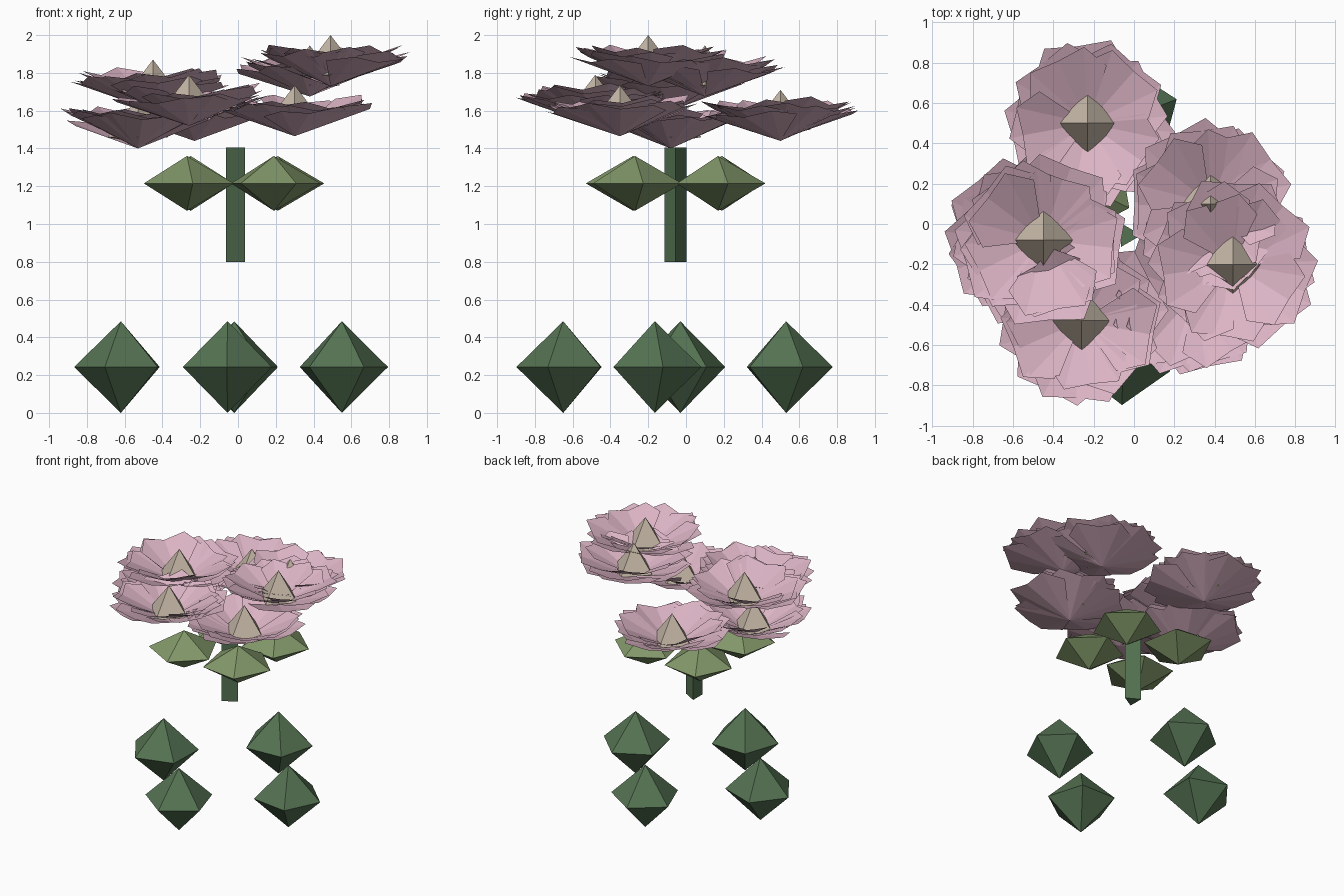
import bpy, bmesh, math, random
from math import sin, cos, radians

if "Cube" in bpy.data.objects:
    bpy.data.objects.remove(bpy.data.objects["Cube"])

random.seed(4)

def mat(name, col):
    m = bpy.data.materials.new(name)
    m.diffuse_color = (*col, 1)
    m.use_nodes = True
    m.node_tree.nodes["Principled BSDF"].inputs["Base Color"].default_value = m.diffuse_color
    return m

GREEN = mat("dark_green", (0.09, 0.17, 0.085))
LEAF = mat("leaf_green", (0.22, 0.31, 0.14))
PINK = mat("petal_pink", (0.72, 0.46, 0.56))
CREAM = mat("flower_cream", (0.57, 0.48, 0.39))

def finish(name, bm, m):
    me = bpy.data.meshes.new(name)
    bm.to_mesh(me)
    bm.free()
    me.materials.append(m)
    ob = bpy.data.objects.new(name, me)
    bpy.context.collection.objects.link(ob)
    return ob

def ring_points(bm, x, y, z, r, sides, turn):
    angles = [radians(turn) + math.tau * i / sides for i in range(sides)]
    return [bm.verts.new((x + r * cos(a), y + r * sin(a), z)) for a in angles]

def bipyramid(name, x, y, z0, zm, z1, r, sides, turn, m):
    bm = bmesh.new()
    top, bot = bm.verts.new((x, y, z1)), bm.verts.new((x, y, z0))
    ring = ring_points(bm, x, y, zm, r, sides, turn)
    for p, q in zip(ring, ring[1:] + ring[:1]):
        bm.faces.new((p, q, top))
        bm.faces.new((q, p, bot))
    return finish(name, bm, m)

# ground bushes
for i, (x, y, turn) in enumerate([(-0.62, -0.03, 178), (-0.055, -0.65, -91),
                                  (0.55, -0.165, -62), (-0.02, 0.53, 93)]):
    bipyramid(f"bush_{i+1}", x, y, 0.0, 0.243, 0.485, 0.248, 5, turn, GREEN)

# leaves around the stem
for i, (x, y, turn) in enumerate([(-0.27, -0.28, 205), (0.19, -0.27, -62),
                                  (0.21, 0.17, 12), (-0.25, 0.19, 118)]):
    bipyramid(f"leaf_{i+1}", x, y, 1.07, 1.215, 1.36, 0.252, 5, turn, LEAF)

# three-sided stem
bm = bmesh.new()
low = ring_points(bm, -0.03, -0.055, 0.8, 0.067, 3, 0)
high = ring_points(bm, -0.03, -0.055, 1.405, 0.067, 3, 0)
for i in range(3):
    j = (i + 1) % 3
    bm.faces.new((low[i], low[j], high[j], high[i]))
bm.faces.new(low[::-1])
bm.faces.new(high)
finish("stem", bm, GREEN)

# petals: angle, reach and lift of the outline points of one petal
OUTLINE = [(-44, 0.80, 1.08), (-23, 1.01, 1.0), (0, 0.91, 0.94),
           (23, 1.01, 1.0), (44, 0.80, 1.08)]

def flower(n, x, y, z):
    bm = bmesh.new()
    # layers of five cupped petals: reach, rise, base height
    for reach, rise, base in ((0.425, 0.165, 0.0), (0.41, 0.175, 0.008), (0.375, 0.18, 0.016)):
        start = random.uniform(0, 72)
        for k in range(5):
            turn = start + 72 * k + random.uniform(-8, 8)
            rr = reach * random.uniform(0.92, 1.04)
            lift = rise * random.uniform(0.84, 1.14)
            skew = random.uniform(-0.16, 0.16)
            root = bm.verts.new((x, y, z + base))
            rim = []
            for a, f, h in OUTLINE:
                t = radians(turn + a)
                rim.append(bm.verts.new((x + rr * f * cos(t), y + rr * f * sin(t),
                                         z + base + lift * f * (h + skew * a / 42))))
            for p, q in zip(rim, rim[1:]):
                bm.faces.new((root, p, q))
    finish(f"flower_petals_{n}", bm, PINK)
    # tall pointed flower centre, sunk into the petals
    bipyramid(f"flower_centre_{n}", x, y, z + 0.03, z + 0.06, z + 0.27, 0.16, 4, 0, CREAM)

for i, (x, y, z) in enumerate([(0.49, -0.20, 1.73), (0.38, 0.10, 1.675), (-0.45, -0.08, 1.60),
                               (-0.26, -0.48, 1.52), (-0.23, 0.50, 1.44), (0.30, -0.35, 1.465),
                               (-0.53, -0.08, 1.40)]):
    flower(i + 1, x, y, z)
